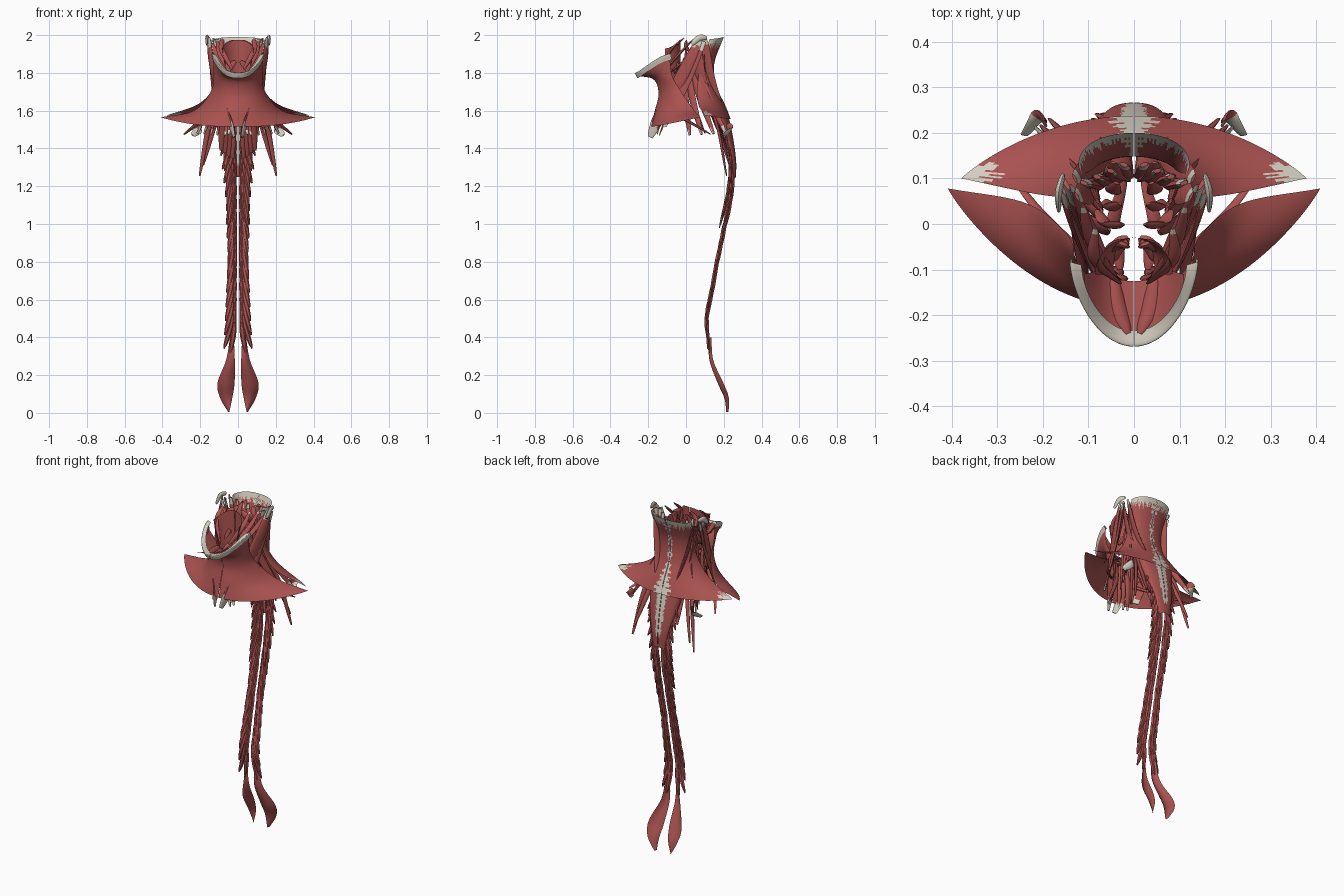
import bpy, bmesh, math, random
from mathutils import Vector as V

if "Cube" in bpy.data.objects:
    bpy.data.objects.remove(bpy.data.objects["Cube"])

random.seed(4)


def material(name, rgb):
    m = bpy.data.materials.new(name)
    m.diffuse_color = (*rgb, 1)
    m.use_nodes = True
    m.node_tree.nodes["Principled BSDF"].inputs["Base Color"].default_value = m.diffuse_color
    return m


RED = material("muscle_red", (0.40, 0.085, 0.08))
PALE = material("tendon_pale", (0.66, 0.62, 0.53))


def spline(pts, t):
    """Catmull-Rom point at t in 0..1 through the given points."""
    n = len(pts) - 1
    i = min(int(t * n), n - 1)
    f = t * n - i
    b, c = pts[i], pts[i + 1]
    a = pts[i - 1] if i else b * 2 - c
    d = pts[i + 2] if i + 2 <= n else c * 2 - b
    return (b * 2 + (c - a) * f + (a * 2 - b * 5 + c * 4 - d) * f * f
            + (b * 3 - a - c * 3 + d) * f ** 3) / 2


def finish(bm, name, thick=0):
    if thick:
        bmesh.ops.solidify(bm, geom=bm.faces[:], thickness=thick)
    bmesh.ops.recalc_face_normals(bm, faces=bm.faces[:])
    me = bpy.data.meshes.new(name)
    for f in bm.faces:
        f.smooth = True
    bm.to_mesh(me)
    bm.free()
    me.set_sharp_from_angle(angle=math.radians(45))
    me.materials.append(RED)
    me.materials.append(PALE)
    ob = bpy.data.objects.new(name, me)
    bpy.context.collection.objects.link(ob)
    mod = ob.modifiers.new("mirror", "MIRROR")
    mod.use_mirror_merge = False


def arc(p, u):
    """Point on a quarter arc from the midline to the side: p = side x, mid y, side y, mid z, side z, bend."""
    x, ym, ys, zm, zs, bend = p
    s, c = math.sin(u * math.pi / 2), max(0, math.cos(u * math.pi / 2))
    return V((x * s, ys + (ym - ys) * c ** bend, zm + (zs - zm) * s ** 2.5))


def ribbon(p, u):
    """Point across a bowed flat strip: p = z, inner x, outer x, y."""
    z, a, b, y = p
    return V((a + (b - a) * u, y - (b - a) * .25 * math.sin(math.pi * u) + .015 * u, z))


def sheet(name, rows, thick=.007, pale=None, row=arc, nu=44, nv=44, jag=.04):
    """Thin sheet lofted through section rows, with ragged pale tendon areas."""
    ju = [random.uniform(-jag, jag) for _ in range(nv)]
    jv = [random.uniform(-jag, jag) for _ in range(nu)]
    bm = bmesh.new()
    g = []
    for j in range(nv + 1):
        g.append([])
        for i in range(nu + 1):
            p = spline([row(r, i / nu) for r in rows], j / nv)
            p.x = max(p.x, .001)
            g[-1].append(bm.verts.new(p))
    for j in range(nv):
        for i in range(nu):
            f = bm.faces.new((g[j][i], g[j][i + 1], g[j + 1][i + 1], g[j + 1][i]))
            f.material_index = int(bool(pale and pale((i + .5) / nu + ju[j], (j + .5) / nv + jv[i])))
    finish(bm, name, thick)


def strap(name, pts, w=.012, t=.007, ends=(0, 0), side=(1, .3, .2), tip=.35, n=14, k=8):
    """Spindle-shaped muscle along a path; w and t are half width and half thickness."""
    pts = [V(p) for p in pts]
    bm = bmesh.new()
    rings = []
    for j in range(n + 1):
        s = j / n
        tan = (spline(pts, min(1, s + .02)) - spline(pts, max(0, s - .02))).normalized()
        a = (V(side) - tan * tan.dot(V(side))).normalized()
        b = tan.cross(a)
        r = tip + (1 - tip) * max(0, math.sin(math.pi * s)) ** .7
        rings.append([bm.verts.new(spline(pts, s) + (a * w * math.cos(q) + b * t * math.sin(q)) * r)
                      for q in (2 * math.pi * i / k for i in range(k))])
    for j in range(n):
        for i in range(k):
            f = bm.faces.new((rings[j][i], rings[j][(i + 1) % k],
                              rings[j + 1][(i + 1) % k], rings[j + 1][i]))
            s = (j + .5) / n + random.uniform(-.03, .03)
            f.material_index = int((ends[0] and s < ends[0]) or (ends[1] and s > 1 - ends[1]))
    bm.faces.new(rings[0])
    bm.faces.new(rings[-1])
    finish(bm, name)


def fan(name, count, first, last, w, t=.008, ends=(0, 0), side=(1, .3, .2)):
    """Several straps spread evenly between two paths."""
    for i in range(count):
        strap(f"{name}_{i + 1}", [V(p).lerp(V(q), i / (count - 1)) for p, q in zip(first, last)],
              w, t, ends, side)


# Front neck sheet flaring from the jaw to the shoulder tips
sheet("front_neck_sheet", [
    (.132, -.262, -.085, 1.785, 1.88, 1.2), (.13, -.172, -.075, 1.765, 1.79, 1.1),
    (.145, -.145, -.025, 1.69, 1.70, 1), (.235, -.165, .045, 1.60, 1.60, 1.3),
    (.408, -.185, .078, 1.515, 1.565, 1.8)], .006)

# Pale rim along the jaw
sheet("jaw_rim", [(.115, -.235, -.09, 1.80, 1.895, 1.2), (.14, -.268, -.082, 1.80, 1.90, 1.25),
                  (.135, -.258, -.075, 1.772, 1.87, 1.2)], .006, lambda u, v: True)

# Back neck sheet from the skull to the shoulders
sheet("back_neck_sheet", [
    (.122, .20, .125, 1.99, 1.98, .8), (.105, .15, .08, 1.85, 1.85, .7),
    (.125, .16, .06, 1.73, 1.73, .8), (.21, .205, .065, 1.635, 1.635, 1.1),
    (.378, .237, .10, 1.555, 1.575, 1.8)], .008,
    lambda u, v: v < .07 or u < .05 + .09 * abs(v - .5) or (u > .72 and v > .93))

# Pointed upper back sheet below it
sheet("upper_back_sheet", [(.12, .218, .16, 1.60, 1.64, 1), (.095, .247, .195, 1.47, 1.50, 1),
                           (.062, .265, .24, 1.34, 1.37, 1), (.035, .265, .255, 1.25, 1.24, 1)],
      .01, lambda u, v: u < .18 and .1 < v < .75)

# Mouth floor and throat wall
sheet("mouth_floor", [(.11, -.25, -.11, 1.80, 1.86, 1.2), (.07, -.125, -.10, 1.775, 1.80, 1)], .008)
sheet("throat_wall", [(.085, -.03, -.11, 1.975, 1.93, 1), (.068, -.03, -.11, 1.86, 1.84, 1),
                      (.045, -.03, -.10, 1.74, 1.76, 1)], .006, nu=20, nv=20)

# Side neck muscle from behind the ear to the breastbone, with its collarbone head
strap("side_neck_muscle", [(.155, .075, 1.985), (.142, .02, 1.87), (.105, -.065, 1.70),
      (.045, -.15, 1.55), (.02, -.19, 1.46)], .036, .009, (.1, .18), (.4, 1, .3), .4, 24, 12)
strap("collarbone_neck_muscle", [(.15, .09, 1.97), (.125, -.01, 1.74), (.11, -.12, 1.52)],
      .032, .008, (.12, .08), (.5, 1, .2), .6, 20, 12)
strap("ear_tendon", [(.165, .03, 1.95), (.165, .07, 1.985), (.155, .11, 1.985)],
      .016, .008, (1, 0), (0, 0, 1), .5)

# Nape muscles under the back sheet
fan("nape_wrap", 2, [(.13, .10, 1.985), (.085, .13, 1.75), (.015, .235, 1.45)],
    [(.125, .06, 1.975), (.095, .085, 1.75), (.07, .19, 1.50)], .032, .009, (.06, 0), (.5, 1, .2))
fan("nape_strap", 4, [(.022, .13, 1.95), (.025, .115, 1.72), (.03, .23, 1.35)],
    [(.11, .09, 1.98), (.08, .10, 1.72), (.09, .215, 1.39)], .026, .014, (.05, 0))

# Small muscles at the skull base
fan("skull_base_strap", 4, [(.025, 0, 1.97), (.06, 0, 1.94), (.08, .03, 1.90)],
    [(.045, .135, 1.965), (.04, .11, 1.91), (.012, .095, 1.85)], .018)

# Side of the neck down to the ribs and shoulder blade
fan("side_rib_strap", 4, [(.055, -.01, 1.88), (.075, -.005, 1.68), (.11, .02, 1.47)],
    [(.08, .05, 1.93), (.10, .09, 1.74), (.215, .21, 1.48)], .02, .009, (0, .04), (.5, 1, .2))
fan("hanging_rib_strap", 2, [(.07, .08, 1.70), (.12, .16, 1.54), (.185, .23, 1.31)],
    [(.085, .07, 1.72), (.15, .16, 1.54), (.203, .215, 1.255)], .014)
strap("shoulder_blade_tendon", [(.195, .22, 1.53), (.208, .235, 1.50), (.24, .195, 1.47)],
      .022, .006, (0, .5), (.3, .6, 1), .5)
strap("deep_neck_front", [(.025, 0, 1.96), (.045, .005, 1.75), (.02, .10, 1.48)], .015)

# Throat straps above and below the voice box
fan("throat_strap", 3, [(.016, -.135, 1.77), (.018, -.135, 1.66), (.03, -.165, 1.48)],
    [(.03, -.11, 1.74), (.04, -.10, 1.60), (.07, -.14, 1.47)], .015, .006, (0, .08))
fan("voice_box_strap", 3, [(.012, -.05, 1.86), (.035, -.045, 1.84), (.06, -.06, 1.80)],
    [(.012, -.03, 1.70), (.035, -.05, 1.70), (.03, -.10, 1.70)], .016)
fan("jaw_strap", 3, [(.14, .085, 1.97), (.10, 0, 1.87), (.05, -.11, 1.785)],
    [(.085, -.01, 1.985), (.085, -.08, 1.92), (.03, -.13, 1.82)], .014, .007, (.06, 0))
strap("chin_strap", [(.012, -.24, 1.80), (.035, -.18, 1.79), (.045, -.115, 1.785)], .018, .009)
strap("shoulder_throat_strap", [(.02, -.13, 1.76), (.06, -.11, 1.62), (.20, .02, 1.54), (.285, .13, 1.475)])

# Spine curve as (z, y) and its lookup
CURVE = [(0, .206), (.05, .212), (.1, .205), (.28, .125), (.5, .108), (.8, .165), (1.15, .24),
         (1.3, .245), (1.5, .21), (1.7, .14)]


def back_y(z):
    for (z0, y0), (z1, y1) in zip(CURVE, CURVE[1:]):
        if z <= z1:
            return y0 + (y1 - y0) * (z - z0) / (z1 - z0)
    return CURVE[-1][1]


# Back columns: overlapping slips pointing down and outward
for i in range(16):
    z = 1.50 - .073 * i
    wide = .060 + .04 * max(0, (z - 1.15) / .35) + .018 * max(0, (.65 - z) / .3) \
        - .010 * max(0, 1 - abs(z - .87) / .2)
    for lane in range(2):
        xa, xb = .014 + .01 * lane, wide * (.55 + .45 * lane)
        path = []
        for s in (0, .35, .7, 1):
            zz = z + .025 * lane + .10 - .19 * s
            y = back_y(zz) + .004 - .008 * lane + random.uniform(-.003, .003)
            path.append((xa + (xb - xa) * s ** 1.3, y, zz))
        strap(f"back_slip_{i}_{lane}", path, .014, .009, side=(1, 0, 0), tip=.25, n=8, k=6)

# Extra slips where the columns are thick
for i in range(7):
    z = 1.48 - .06 * i
    path = [(.02 + (.055 - .004 * i) * s, back_y(z - .2 * s) + .006 - .02 * s, z + .1 - .24 * s) for s in (0, .5, 1)]
    strap(f"upper_slip_{i}", path, .013, .009, tip=.2, n=8, k=6)

# Leaf-shaped lower ends
leaf = [(.40, .022, .042), (.28, .017, .063), (.16, .018, .108), (.08, .03, .095), (.004, .046, .052)]
sheet("lower_back_leaf", [(z, a, b, back_y(z) + .004) for z, a, b in leaf], .014, row=ribbon, nu=12, nv=28)
